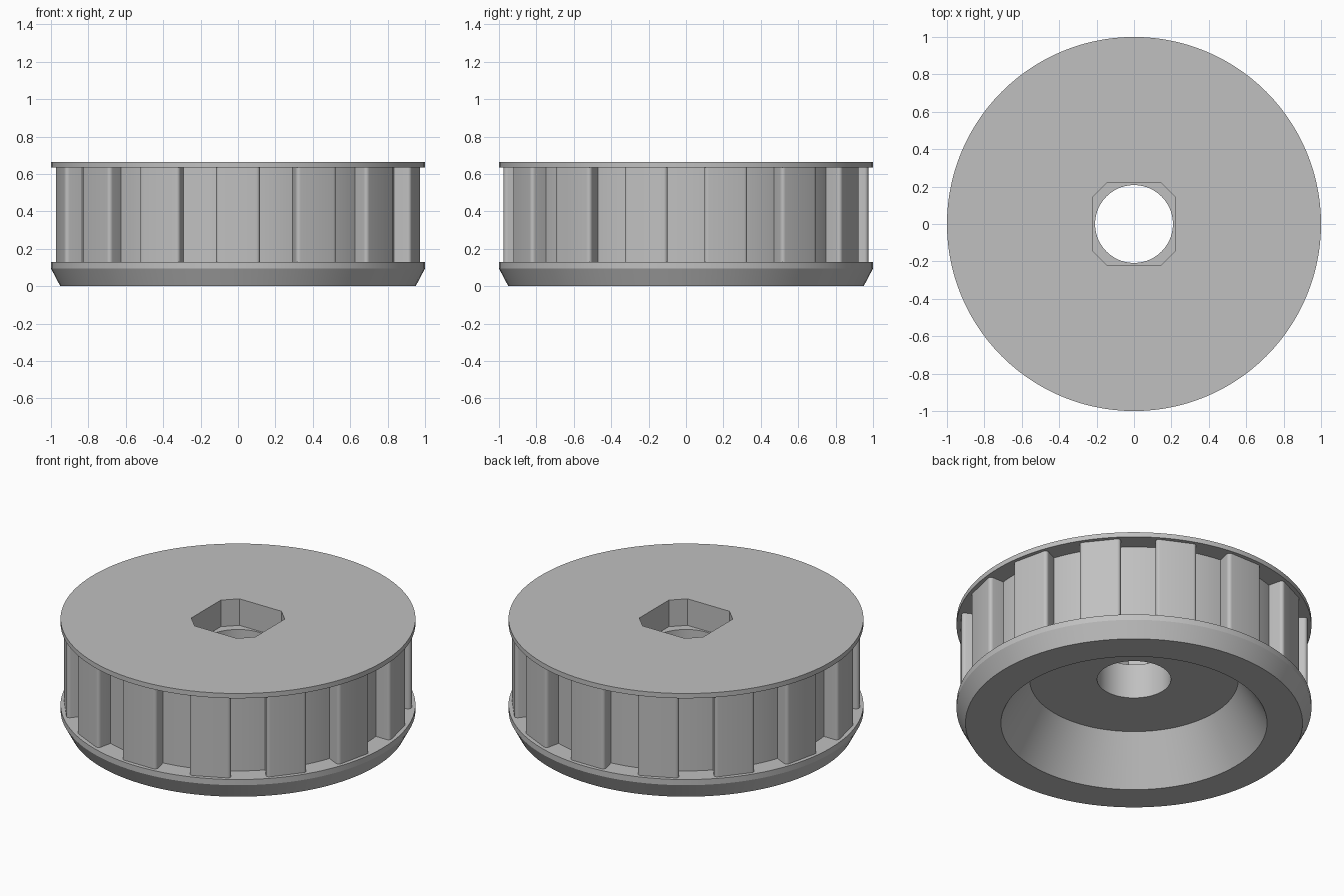
import bpy, bmesh
from math import pi, sin, cos, tan, radians
from mathutils import Matrix

TEETH = 14
BASE_Z, TOP_Z = 0.13, 0.635      # toothed band between the flanges
FACE_R, FLOOR_R = 0.975, 0.885   # tooth face and groove floor
GROOVE_HALF = 0.098
BORE_R = 0.208

cube = bpy.data.objects.get("Cube")
if cube:
    bpy.data.objects.remove(cube, do_unlink=True)

grey = bpy.data.materials.new("plain grey")
grey.use_nodes = True
grey.diffuse_color = (0.53, 0.53, 0.53, 1)
grey.node_tree.nodes["Principled BSDF"].inputs["Base Color"].default_value = grey.diffuse_color


def finish(bm, name):
    """Turn a bmesh into a named grey object."""
    bmesh.ops.recalc_face_normals(bm, faces=bm.faces)
    mesh = bpy.data.meshes.new(name)
    bm.to_mesh(mesh)
    bm.free()
    mesh.materials.append(grey)
    obj = bpy.data.objects.new(name, mesh)
    bpy.context.collection.objects.link(obj)
    return obj


def prism(bm, outline, z0, z1):
    """Extrude a flat outline upwards and return its new vertices."""
    low = [bm.verts.new((x, y, z0)) for x, y in outline]
    high = [bm.verts.new((x, y, z1)) for x, y in outline]
    bm.faces.new(low)
    bm.faces.new(high)
    n = len(outline)
    for i in range(n):
        j = (i + 1) % n
        bm.faces.new((low[i], low[j], high[j], high[i]))
    return low + high


def smooth(obj):
    bpy.ops.object.select_all(action="DESELECT")
    obj.select_set(True)
    bpy.context.view_layer.objects.active = obj
    bpy.ops.object.shade_smooth_by_angle(angle=radians(25))


# Body: bore, conical recess, both flanges and the groove floor, revolved
profile = [(BORE_R, 0.284), (0.588, 0.284), (0.75, 0), (0.95, 0), (1, 0.095),
           (1, BASE_Z), (FLOOR_R, BASE_Z), (FLOOR_R, TOP_Z), (1, TOP_Z),
           (1, 0.665), (BORE_R, 0.665)]
bm = bmesh.new()
ring = [bm.verts.new((r, 0, z)) for r, z in profile]
edges = [bm.edges.new((ring[i - 1], ring[i])) for i in range(len(ring))]
bmesh.ops.spin(bm, geom=ring + edges, cent=(0, 0, 0), axis=(0, 0, 1),
               angle=2 * pi, steps=112, use_merge=True)
bmesh.ops.remove_doubles(bm, verts=bm.verts, dist=0.0001)
body = finish(bm, "pulley_body")

# Square pocket with clipped corners, cut into the top
a, b = 0.22, 0.145
bm = bmesh.new()
prism(bm, [(a, -b), (a, b), (b, a), (-b, a), (-a, b), (-a, -b), (-b, -a), (b, -a)], 0.50, 0.8)
cutter = finish(bm, "pocket_cutter")
cut = body.modifiers.new("pocket", "BOOLEAN")
cut.operation = "DIFFERENCE"
cut.solver = "EXACT"
cut.object = cutter
smooth(body)
bpy.ops.object.modifier_apply(modifier="pocket")
bpy.data.objects.remove(cutter, do_unlink=True)
smooth(body)


# Teeth: straight-sided grooves between them, rounded outer corners
def half_width(r):
    return r * tan(pi / TEETH) - GROOVE_HALF / cos(pi / TEETH)


foot_r = FLOOR_R - 0.02
w0, w1 = half_width(foot_r), half_width(FACE_R)
bm = bmesh.new()
for i in range(TEETH):
    verts = prism(bm, [(-w0, -foot_r), (-w1, -FACE_R), (w1, -FACE_R), (w0, -foot_r)],
                  BASE_Z, TOP_Z)
    bmesh.ops.rotate(bm, verts=verts, cent=(0, 0, 0),
                     matrix=Matrix.Rotation(2 * pi * i / TEETH, 3, "Z"))
corners = [e for e in bm.edges
           if abs(e.verts[0].co.z - e.verts[1].co.z) > 0.1
           and e.verts[0].co.xy.length > 0.95]
bmesh.ops.bevel(bm, geom=corners, offset=0.025, segments=5, profile=0.5, affect="EDGES")
smooth(finish(bm, "teeth"))
